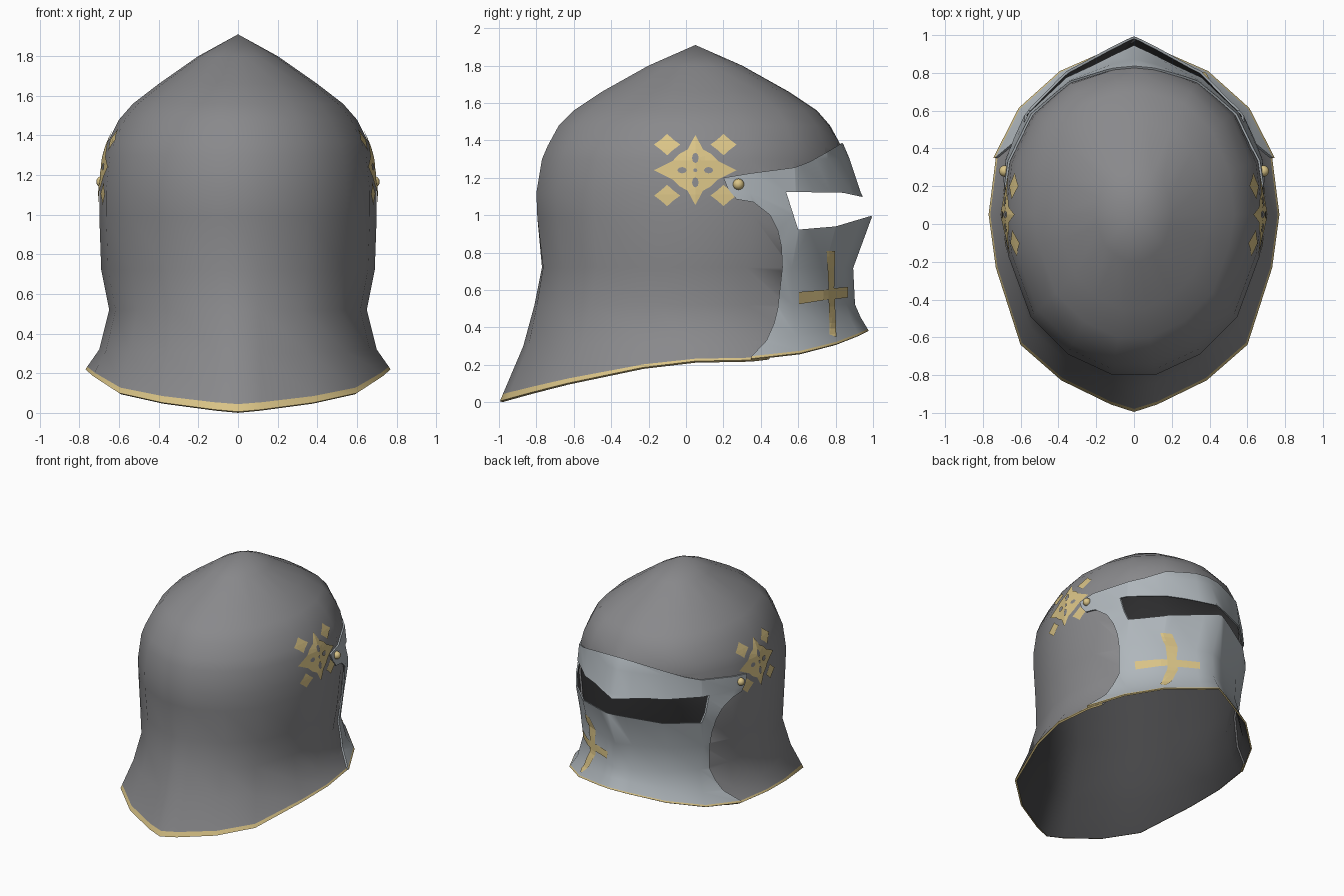
import bpy, bmesh, math
from mathutils import Vector
from mathutils.bvhtree import BVHTree

if "Cube" in bpy.data.objects:
    bpy.data.objects.remove(bpy.data.objects["Cube"])


def material(name, r, g, b):
    m = bpy.data.materials.new(name)
    m.diffuse_color = (r, g, b, 1)
    m.use_nodes = True
    m.node_tree.nodes["Principled BSDF"].inputs["Base Color"].default_value = m.diffuse_color
    return m


GREY = material("dark steel", 0.25, 0.25, 0.26)
STEEL = material("bright steel", 0.43, 0.47, 0.50)
GOLD = material("gold", 0.70, 0.55, 0.24)
DARK = material("inner shadow", 0.06, 0.06, 0.063)

CY = 0.05  # y of the crown axis
# rings: half width, side z, back y, back z, front y, front z, back keel, front keel
RINGS = [
    (.20, 1.80, -.20, 1.80, .30, 1.80, 0, 0),
    (.40, 1.66, -.45, 1.66, .55, 1.66, 0, 0),
    (.53, 1.56, -.60, 1.56, .70, 1.56, 0, 0),
    (.60, 1.48, -.68, 1.48, .77, 1.48, 0, 0),
    (.655, 1.37, -.74, 1.37, .83, 1.37, 0, .15),
    (.68, 1.30, -.77, 1.30, .86, 1.30, 0, .5),
    (.70, 1.12, -.80, 1.12, .92, 1.12, 0, 1),
    (.70, 1.00, -.795, .99, .98, .99, 0, 1),
    (.69, .72, -.77, .72, .88, .72, .2, 1),
    (.65, .52, -.81, .52, .89, .52, .4, 1),
    (.70, .32, -.87, .30, .92, .45, .8, 1),
    (.77, .22, -.995, .006, .965, .375, 1, 1),
]
# the gold edge band starts just above the rim
RINGS.insert(-1, tuple(a + (b - a) * .87 for a, b in zip(RINGS[-2], RINGS[-1])))

# half cross-section from the back centre to the front centre
SX = [0, .16, .50, .78, .95, 1, .95, .78, .50, .16, 0]
BACK = ([1, 1, .87, .64, .26, 0], [1, .962, .84, .66, .27, 0])
FRONT = ([0, .35, .68, .90, .99, 1], [0, .33, .61, .82, .945, 1])


def ring_points(ring):
    w, zs, yb, zb, yf, zf, kb, kf = ring
    half = []
    for i, sx in enumerate(SX):
        if i <= 5:
            s = BACK[0][i] * (1 - kb) + BACK[1][i] * kb
            y, z = CY + (yb - CY) * s, zs + (zb - zs) * s ** 1.4
        else:
            s = FRONT[0][i - 5] * (1 - kf) + FRONT[1][i - 5] * kf
            y, z = CY + (yf - CY) * s, zs + (zf - zs) * s ** 3
        half.append((w * sx, y, z))
    return half + [(-x, y, z) for x, y, z in half[-2:0:-1]]


def shell(name, mats, offset, thickness):
    """Domed shell with a gold edge; returns the object and a ray-cast tree."""
    bm = bmesh.new()
    apex = bm.verts.new((0, CY, 1.91))
    rows = [[bm.verts.new(p) for p in ring_points(r)] for r in RINGS]
    n = len(rows[0])
    for j in range(n):
        k = (j + 1) % n
        bm.faces.new((apex, rows[0][j], rows[0][k]))
        for a, b in zip(rows, rows[1:]):
            f = bm.faces.new((a[j], b[j], b[k], a[k]))
            f.material_index = 1 if b is rows[-1] else 0
    bmesh.ops.triangulate(bm, faces=bm.faces[:], quad_method='FIXED')
    bm.normal_update()
    if apex.link_faces[0].normal.z < 0:
        bmesh.ops.reverse_faces(bm, faces=bm.faces[:])
        bm.normal_update()
    for v, nrm in [(v, v.normal.copy()) for v in bm.verts]:
        v.co += nrm * offset
    bm.normal_update()
    tree = BVHTree.FromBMesh(bm)
    ob = finish(name, bm, mats)
    mod = ob.modifiers.new("thickness", 'SOLIDIFY')
    mod.thickness, mod.offset = thickness, -1
    mod.material_offset, mod.material_offset_rim = 2, 0
    return ob, tree


def finish(name, bm, mats):
    me = bpy.data.meshes.new(name)
    bm.to_mesh(me)
    bm.free()
    for m in mats:
        me.materials.append(m)
    ob = bpy.data.objects.new(name, me)
    bpy.context.collection.objects.link(ob)
    return ob


def prism(name, pts):
    """Cutter: a side outline (y, z) pushed through the whole width."""
    bm = bmesh.new()
    a = [bm.verts.new((-1.5, y, z)) for y, z in pts]
    b = [bm.verts.new((1.5, y, z)) for y, z in pts]
    bm.faces.new(a)
    bm.faces.new(b[::-1])
    for i in range(len(pts)):
        k = (i + 1) % len(pts)
        bm.faces.new((a[i], b[i], b[k], a[k]))
    bmesh.ops.recalc_face_normals(bm, faces=bm.faces[:])
    ob = finish(name, bm, [])
    ob.hide_render = True
    return ob


def cut(ob, *cuts):
    for op, cutter in cuts:
        mod = ob.modifiers.new("cut", 'BOOLEAN')
        mod.operation, mod.object, mod.solver = op, cutter, 'EXACT'
    dg = bpy.context.evaluated_depsgraph_get()
    me = bpy.data.meshes.new_from_object(ob.evaluated_get(dg))
    ob.modifiers.clear()
    ob.data = me
    for _, cutter in cuts:
        bpy.data.objects.remove(cutter)
    smooth(ob, 52)


def smooth(ob, angle):
    bpy.ops.object.select_all(action='DESELECT')
    ob.select_set(True)
    bpy.context.view_layer.objects.active = ob
    bpy.ops.object.shade_smooth_by_angle(angle=math.radians(angle))


def star(cy, cz, q):
    """Four-way symmetric outline from one quarter."""
    loop = (q + [(a, -b) for a, b in q[-2::-1]] + [(-a, -b) for a, b in q[1:]]
            + [(-a, b) for a, b in q[-2:0:-1]])
    return [(cy + a, cz + b) for a, b in loop]


def plate(name, shapes, tree, side):
    """Thin gold inlay: side outlines (with holes) laid onto a shell."""
    bm = bmesh.new()
    for loops in shapes:
        edges = []
        for loop in loops:
            vs = [bm.verts.new((side, y, z)) for y, z in loop]
            edges += [bm.edges.new((vs[i - 1], vs[i])) for i in range(len(vs))]
        bmesh.ops.triangle_fill(bm, use_beauty=True, edges=edges, normal=(side, 0, 0))
    for axis, lo, hi in ((1, -.2, .92), (2, .3, 1.46)):
        c = lo
        while c < hi:
            co, no = Vector(), Vector()
            co[axis], no[axis] = c + .0013, 1
            bmesh.ops.bisect_plane(bm, geom=bm.verts[:] + bm.edges[:] + bm.faces[:],
                                   plane_co=co, plane_no=no)
            c += .03
    for v in bm.verts:
        hit, nrm, _, _ = tree.ray_cast(Vector((2 * side, v.co.y, v.co.z)), Vector((-side, 0, 0)))
        if hit:
            v.co = hit + nrm * .006
    bm.normal_update()
    bmesh.ops.reverse_faces(bm, faces=[f for f in bm.faces if f.normal.x * side < 0])
    return finish(name, bm, [GOLD])


# skull shell with the open face
skull, skull_tree = shell("skull_shell", [GREY, GOLD, DARK], 0, .015)
opening = prism("face_opening", [(1.3, 1.34), (.82, 1.34), (.6, 1.22), (.515, 1.17), (.525, .9),
                                 (.56, .72), (.53, .5), (.47, .33), (.40, .05), (1.3, .05)])
cut(skull, ('DIFFERENCE', opening))

# visor with the eye slit
visor, visor_tree = shell("visor", [STEEL, GOLD, DARK], .014, .012)
outline = prism("visor_outline", [(1.3, 1.6), (.84, 1.39), (.75, 1.335), (.66, 1.285), (.58, 1.255),
                                  (.35, 1.225), (.2, 1.2), (.225, 1.14), (.27, 1.085), (.36, 1.07),
                                  (.45, 1.0), (.49, .92), (.51, .83), (.515, .72), (.49, .5),
                                  (.47, .42), (.43, .33), (.35, .245), (.33, .05), (1.3, .05)])
slit = prism("eye_slit", [(.535, 1.125), (.84, 1.12), (1.3, 1.02), (1.1, 1.019), (.985, .995),
                          (.8, .94), (.6, .923)])
cut(visor, ('INTERSECT', outline), ('DIFFERENCE', slit))

# gold star ornament, four small stars and a pivot bolt on each side
big = star(.05, 1.24, [(0, .185), (.04, .11), (.085, .085), (.12, .05), (.22, 0)])
holes = [[(.05 + dy + ry * math.cos(t * math.pi / 4), 1.24 + dz + rz * math.sin(t * math.pi / 4))
          for t in range(8)]
         for dy, dz, ry, rz in ((0, .065, .017, .027), (0, -.065, .017, .027),
                                (.07, 0, .025, .017), (-.07, 0, .025, .017), (0, 0, .01, .01))]
small = [[star(.05 + sy * .15, 1.24 + sz * .135, [(0, .057), (.032, .028), (.07, 0)])]
         for sy in (-1, 1) for sz in (-1, 1)]
for side, label in ((1, "right"), (-1, "left")):
    plate("star_ornament_" + label, [[big] + holes] + small, skull_tree, side)
    hit, nrm, _, _ = visor_tree.ray_cast(Vector((2 * side, .28, 1.165)), Vector((-side, 0, 0)))
    bpy.ops.mesh.primitive_uv_sphere_add(segments=16, ring_count=8, radius=.03,
                                         location=hit + nrm * .004)
    bolt = bpy.context.object
    bolt.name = "pivot_bolt_" + label
    bolt.data.materials.append(GOLD)
    smooth(bolt, 60)

# gold cross on the right cheek of the visor
cross = [(.748, .81), (.792, .81), (.787, .61), (.86, .617), (.862, .56), (.79, .552), (.80, .345),
         (.765, .36), (.757, .55), (.60, .525), (.60, .59), (.757, .603)]
plate("cheek_cross", [[cross]], visor_tree, 1)
